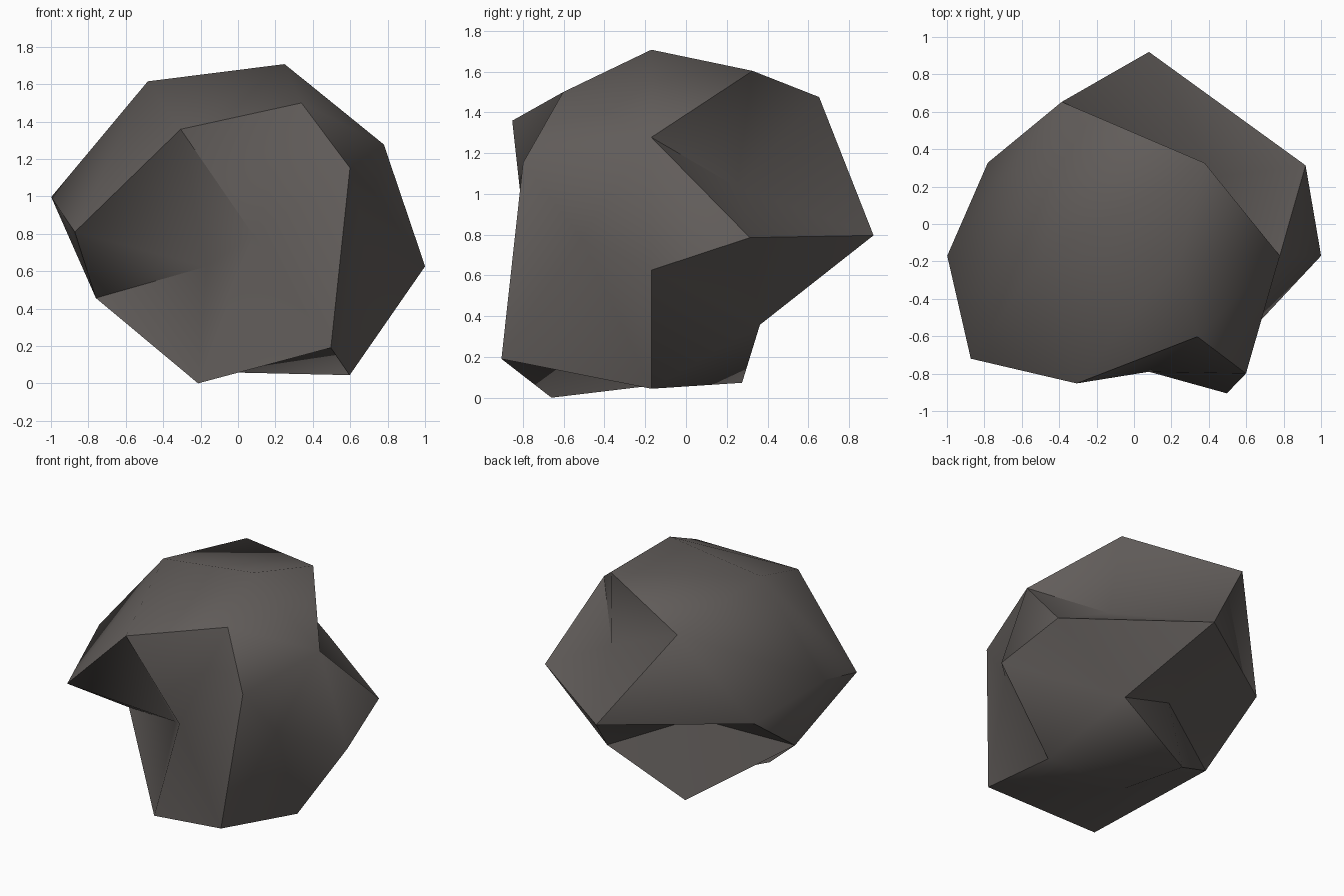
import bpy, bmesh, math
from mathutils import Vector

if "Cube" in bpy.data.objects:
    bpy.data.objects.remove(bpy.data.objects["Cube"])

# Rock: an 8-segment, 4-ring ball with a tilted axis, each point pushed in or out
CENTRE = Vector((0.08, -0.17, 0.80))
TILT = math.radians(34.5)
AXIS = Vector((math.cos(TILT), 0, math.sin(TILT)))
SIDE = Vector((-math.sin(TILT), 0, math.cos(TILT)))
BACK = Vector((0, 1, 0))

# Distance of every point from the centre, ring by ring
RINGS = [
    (45, [0.926, 0.993, 0.592, 0.967, 0.936, 0.69, 0.89, 0.865]),   # upper right
    (0, [0.993, 1.164, 1.09, 0.753, 0.913, 1.04, 0.62, 0.965]),     # middle
    (-45, [1.097, 0.995, 0.445, 0.89, 0.75, 0.98, 0.43, 1.10]),     # lower left
]

bm = bmesh.new()
rings = []
for lat, radii in RINGS:
    la = math.radians(lat)
    ring = []
    for k, r in enumerate(radii):
        a = math.radians(45 * k)
        d = AXIS * math.sin(la) + (SIDE * math.cos(a) + BACK * math.sin(a)) * math.cos(la)
        ring.append(bm.verts.new(CENTRE + d * r))
    rings.append(ring)
pole_right = bm.verts.new(CENTRE + AXIS * 0.849)
pole_left = bm.verts.new((-0.76, -0.17, 0.46))

# Facets
up, mid, low = rings
for k in range(8):
    n = (k + 1) % 8
    for tri in ((pole_right, up[k], up[n]),
                (up[k], mid[k], up[n]), (up[n], mid[k], mid[n]),
                (mid[k], low[k], mid[n]), (mid[n], low[k], low[n]),
                (low[k], pole_left, low[n])):
        bm.faces.new(tri)
bmesh.ops.recalc_face_normals(bm, faces=bm.faces)

# Stand on the ground
lowest = min(v.co.z for v in bm.verts)
bmesh.ops.translate(bm, verts=bm.verts, vec=(0, 0, -lowest))

mesh = bpy.data.meshes.new("rock")
bm.to_mesh(mesh)
bm.free()
rock = bpy.data.objects.new("rock", mesh)
bpy.context.collection.objects.link(rock)

stone = bpy.data.materials.new("dark grey stone")
stone.diffuse_color = (0.12, 0.108, 0.102, 1)
stone.use_nodes = True
stone.node_tree.nodes["Principled BSDF"].inputs["Base Color"].default_value = stone.diffuse_color
mesh.materials.append(stone)

bpy.context.view_layer.objects.active = rock
rock.select_set(True)
bpy.ops.object.shade_smooth_by_angle(angle=math.radians(50))
